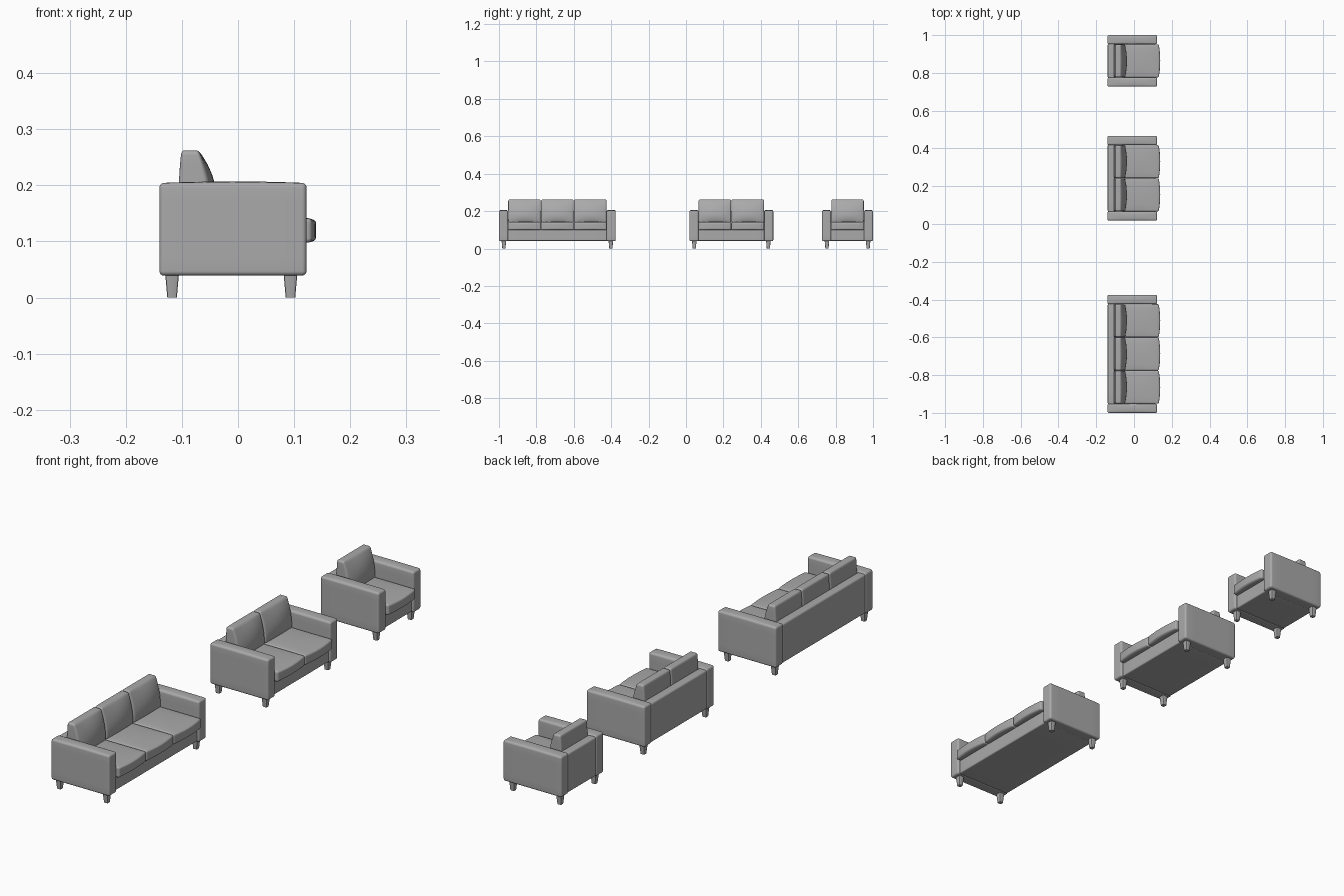
import bpy, bmesh, math
from mathutils import Vector, Matrix

if "Cube" in bpy.data.objects:
    bpy.data.objects.remove(bpy.data.objects["Cube"])

ARM, SEAT = 0.0485, 0.1758

fabric = bpy.data.materials.new("dark_grey")
fabric.diffuse_color = (0.4, 0.4, 0.4, 1)
fabric.use_nodes = True
fabric.node_tree.nodes["Principled BSDF"].inputs["Base Color"].default_value = fabric.diffuse_color


def add_object(name, bm, angle=40):
    bmesh.ops.recalc_face_normals(bm, faces=bm.faces)
    me = bpy.data.meshes.new(name)
    bm.to_mesh(me)
    bm.free()
    me.materials.append(fabric)
    ob = bpy.data.objects.new(name, me)
    bpy.context.collection.objects.link(ob)
    bpy.ops.object.select_all(action='DESELECT')
    ob.select_set(True)
    bpy.context.view_layer.objects.active = ob
    bpy.ops.object.shade_smooth_by_angle(angle=math.radians(angle))
    return ob


def soft_box(name, lo, hi, r, front=0, top=0, z_power=2, shape=None):
    """Upholstered block: rounded edges, bulging front (+x) and top, optional reshaping."""
    lo, hi = Vector(lo), Vector(hi)
    mid, h = (lo + hi) / 2, (hi - lo) / 2
    bm = bmesh.new()
    bmesh.ops.create_cube(bm, size=2)
    bmesh.ops.subdivide_edges(bm, edges=bm.edges[:], cuts=11, use_grid_fill=True)

    def spread(u, half):
        a = abs(u)
        if a <= 0.5:
            return u * 2 * (half - r)
        return math.copysign(half - r + r * math.tan((a - 0.5) * math.pi / 2), u)

    for v in bm.verts:
        p = Vector([spread(v.co[k], h[k]) for k in range(3)])
        inner = Vector([max(r - h[k], min(h[k] - r, p[k])) for k in range(3)])
        p = inner + (p - inner).normalized() * r
        sx, sy, sz = [p[k] / h[k] for k in range(3)]
        p.x += front * (sx + 1) / 2 * (1 - sy ** 2) * (1 - abs(sz) ** z_power)
        p.z += top * (sz + 1) / 2 * (1 - sx ** 2) * (1 - sy ** 2)
        p += mid
        v.co = shape(p) if shape else p
    return add_object(name, bm)


def pillow_shape(p):
    """Lean the front of the back pillow: thick below, thin at the top."""
    t = max(0, min(1, (p.z - 0.14) / 0.12))
    back = -0.106 + 0.005 * t ** 3
    return Vector((back + (p.x + 0.106) * (1 - 0.46 * t ** 2.2), p.y, p.z))


def leg(name, x, y):
    """Square tapered leg with eased corners."""
    bm = bmesh.new()
    bmesh.ops.create_cone(bm, cap_ends=True, segments=4, radius1=0.0085 * math.sqrt(2),
                          radius2=0.0122 * math.sqrt(2), depth=0.042)
    # turn the square so that its sides face along the axes
    if max(abs(v.co.x) for v in bm.verts) > 0.014:
        bmesh.ops.rotate(bm, verts=bm.verts, matrix=Matrix.Rotation(math.pi / 4, 3, 'Z'))
    corners = [e for e in bm.edges if abs(e.verts[0].co.z - e.verts[1].co.z) > 0.03]
    bmesh.ops.bevel(bm, geom=corners, offset=0.003, segments=2, profile=0.5, affect='EDGES')
    bmesh.ops.translate(bm, verts=bm.verts, vec=(x, y, 0.021))
    add_object(name, bm)


def sofa(name, y0, seats):
    y1 = y0 + 2 * ARM + seats * SEAT
    a, b = y0 + ARM, y1 - ARM
    # arms and legs at both ends
    for side, lo, inward in (("left", y0, 1), ("right", y1 - ARM, -1)):
        soft_box(f"{name}_{side}_arm", (-0.14, lo, 0.039), (0.122, lo + ARM, 0.204),
                 0.008, top=0.003)
        ly = lo + ARM / 2 + 0.002 * inward
        leg(f"{name}_{side}_back_leg", -0.1175, ly)
        leg(f"{name}_{side}_front_leg", 0.0935, ly)
    # base and backrest frame
    soft_box(f"{name}_base", (-0.134, a - 0.006, 0.041), (0.113, b + 0.006, 0.102), 0.005)
    soft_box(f"{name}_back", (-0.139, a - 0.004, 0.041), (-0.103, b + 0.004, 0.201), 0.008)
    # cushions
    for i in range(seats):
        c = a + i * SEAT
        soft_box(f"{name}_seat_cushion_{i + 1}", (-0.106, c + 0.0003, 0.098),
                 (0.131, c + SEAT - 0.0003, 0.141), 0.007, 0.008, 0.004, 8)
        soft_box(f"{name}_back_pillow_{i + 1}", (-0.106, c + 0.001, 0.138),
                 (-0.047, c + SEAT - 0.001, 0.262), 0.008, 0.013, 0, 3, pillow_shape)


sofa("three_seater", -1.0, 3)
sofa("two_seater", 0.018, 2)
sofa("armchair", 1.0 - 2 * ARM - SEAT, 1)
